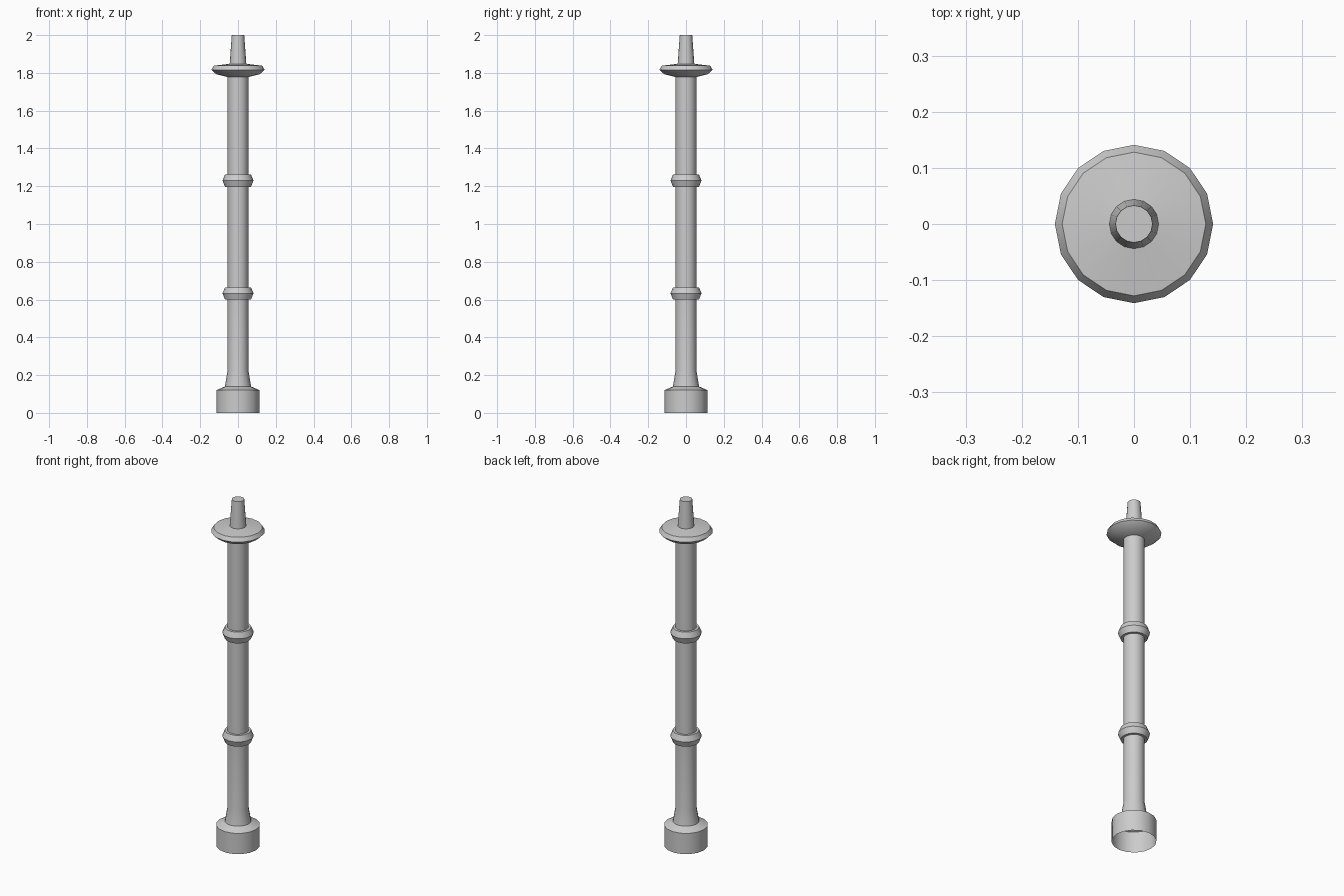
import bpy, bmesh
from math import cos, sin, pi, radians

if "Cube" in bpy.data.objects:
    bpy.data.objects.remove(bpy.data.objects["Cube"])

SIDES = 16


def lathe(name, profile, cap_top=False):
    """Spin (radius, height) points around z."""
    bm = bmesh.new()
    rings = [[bm.verts.new((r * cos(2 * pi * i / SIDES), r * sin(2 * pi * i / SIDES), z))
              for i in range(SIDES)] for r, z in profile]
    for a, b in zip(rings, rings[1:]):
        for i in range(SIDES):
            j = (i + 1) % SIDES
            bm.faces.new((a[i], a[j], b[j], b[i]))
    if cap_top:
        bm.faces.new(rings[-1])
    mesh = bpy.data.meshes.new(name)
    bm.to_mesh(mesh)
    bm.free()
    obj = bpy.data.objects.new(name, mesh)
    bpy.context.collection.objects.link(obj)
    bpy.ops.object.select_all(action='DESELECT')
    obj.select_set(True)
    bpy.context.view_layer.objects.active = obj
    bpy.ops.object.shade_smooth_by_angle(angle=radians(30))
    return obj


SHAFT_R = 0.055

# hollow base socket, open underneath
lathe("base", [(0.115, 0), (0.115, 0.12), (0.069, 0.14)])

# flared foot and the shaft lengths between the collars
lathe("lower_shaft", [(0.069, 0.14), (SHAFT_R, 0.225), (SHAFT_R, 0.60)])
lathe("middle_shaft", [(SHAFT_R, 0.665), (SHAFT_R, 1.197)])
lathe("upper_shaft", [(SHAFT_R, 1.262), (SHAFT_R, 1.778)])

# bevelled collars
for name, z in (("lower_collar", 0.60), ("upper_collar", 1.197)):
    lathe(name, [(SHAFT_R, z), (0.069, z), (0.082, z + 0.033),
                 (0.069, z + 0.065), (SHAFT_R, z + 0.065)])

# wide drip disc
lathe("disc", [(SHAFT_R, 1.778), (0.115, 1.793), (0.141, 1.816),
               (0.128, 1.838), (0.044, 1.848)])

# tapered tip
lathe("tip", [(0.044, 1.848), (0.033, 2.0)], cap_top=True)
